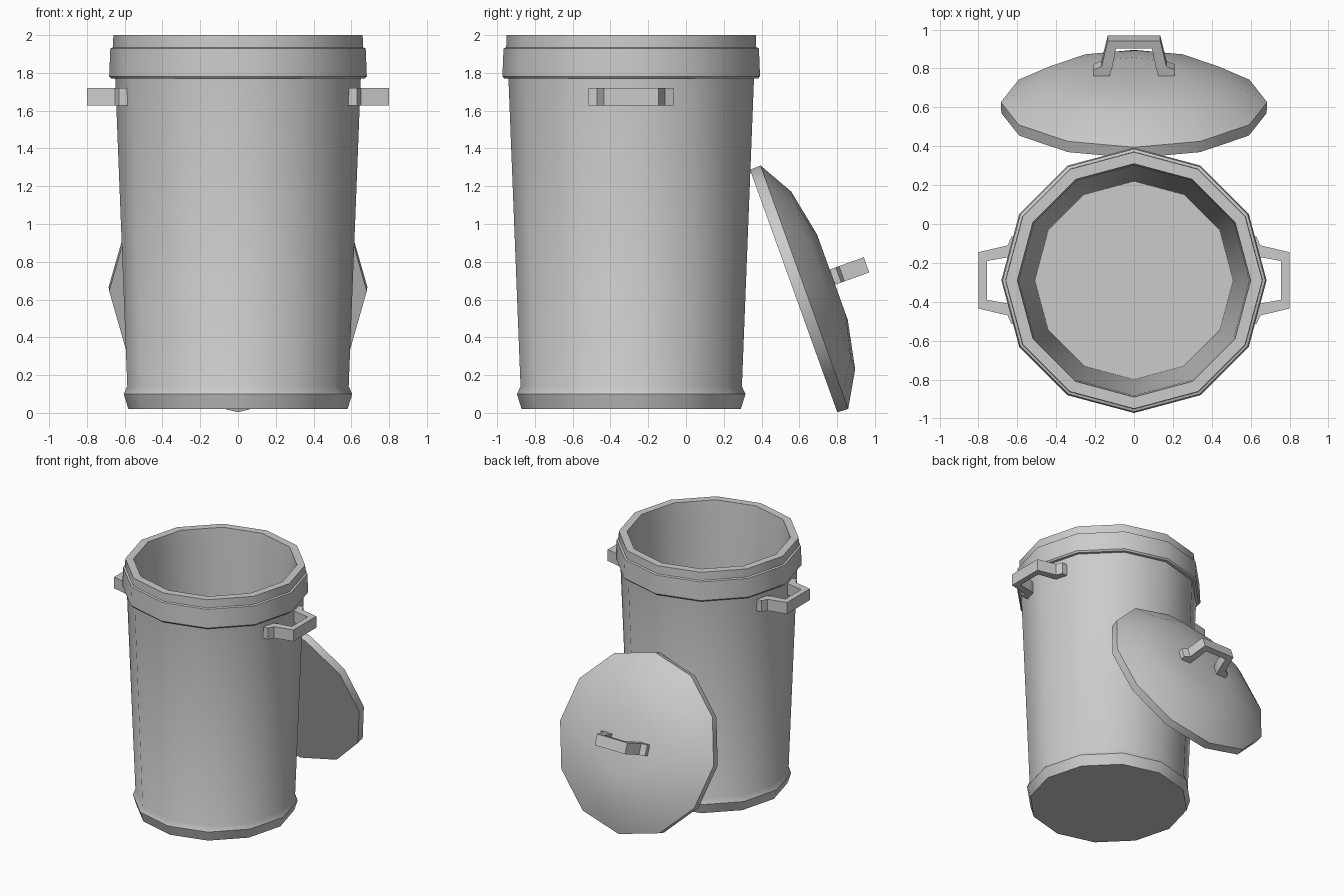
import bpy, bmesh, math
from mathutils import Matrix, Vector

if "Cube" in bpy.data.objects:
    bpy.data.objects.remove(bpy.data.objects["Cube"])

SIDES = 12


def finish(bm, name, matrix, smooth):
    bm.transform(matrix)
    bmesh.ops.recalc_face_normals(bm, faces=bm.faces)
    me = bpy.data.meshes.new(name)
    bm.to_mesh(me)
    bm.free()
    if smooth:
        me.shade_smooth()
        me.set_sharp_from_angle(angle=math.radians(35))
    ob = bpy.data.objects.new(name, me)
    bpy.context.collection.objects.link(ob)
    return ob


def lathe(name, profile, matrix):
    """Revolve (radius, height) points into a closed 12-sided solid."""
    bm = bmesh.new()
    rings = []
    for r, z in profile:
        rings.append([bm.verts.new((r * math.cos(math.tau * i / SIDES),
                                    r * math.sin(math.tau * i / SIDES), z))
                      for i in range(SIDES)])
    for a, b in zip(rings, rings[1:]):
        for i in range(SIDES):
            j = (i + 1) % SIDES
            bm.faces.new((a[i], a[j], b[j], b[i]))
    bm.faces.new(rings[0])
    bm.faces.new(rings[-1])
    return finish(bm, name, matrix, True)


def handle(name, matrix, thick=0.046):
    """Bent bracket: x is sideways, y is thickness, z points outward (tip at 0)."""
    outer = [(0.225, -0.22), (0.225, -0.17), (0.18, -0.15), (0.145, 0)]
    inner = [(0.14, -0.22), (0.12, -0.155), (0.12, -0.155), (0.10, -0.045)]
    outer += [(-x, z) for x, z in reversed(outer)]
    inner += [(-x, z) for x, z in reversed(inner)]
    bm = bmesh.new()
    sections = []
    for (ox, oz), (ix, iz) in zip(outer, inner):
        sections.append([bm.verts.new(p) for p in (
            (ox, -thick, oz), (ox, thick, oz), (ix, thick, iz), (ix, -thick, iz))])
    for a, b in zip(sections, sections[1:]):
        for i in range(4):
            j = (i + 1) % 4
            bm.faces.new((a[i], a[j], b[j], b[i]))
    bm.faces.new(sections[0])
    bm.faces.new(sections[-1])
    bmesh.ops.remove_doubles(bm, verts=bm.verts, dist=1e-5)
    return finish(bm, name, matrix, False)


# Bin body: foot band, tapered wall, stepped rim, hollow inside
bin_at = Matrix.Translation((0, -0.29, 0))
lathe("bin_body", [
    (0.58, 0.02), (0.605, 0.10), (0.586, 0.14), (0.65, 1.77),
    (0.672, 1.77), (0.682, 1.782), (0.676, 1.93), (0.662, 1.935), (0.66, 2.0),
    (0.60, 2.0), (0.592, 1.90), (0.51, 0.06)], bin_at)

# Side handles
for name, s in (("handle_right", 1), ("handle_left", -1)):
    turn = Matrix(((0, 0, s, 0.80 * s), (s, 0, 0, 0), (0, 1, 0, 1.673), (0, 0, 0, 1)))
    handle(name, bin_at @ turn)

# Lid leaning against the back of the bin
lid_at = Matrix.Translation((0, 0.57, 0.645)) @ Matrix.Rotation(math.radians(-70.2), 4, 'X')
lathe("lid", [(0.682, 0), (0.685, 0.06), (0.50, 0.166), (0.24, 0.218)], lid_at)

# Lid handle
handle("lid_handle", lid_at @ Matrix.Translation((0, 0, 0.41)) @ Matrix.Scale(0.93, 4))
